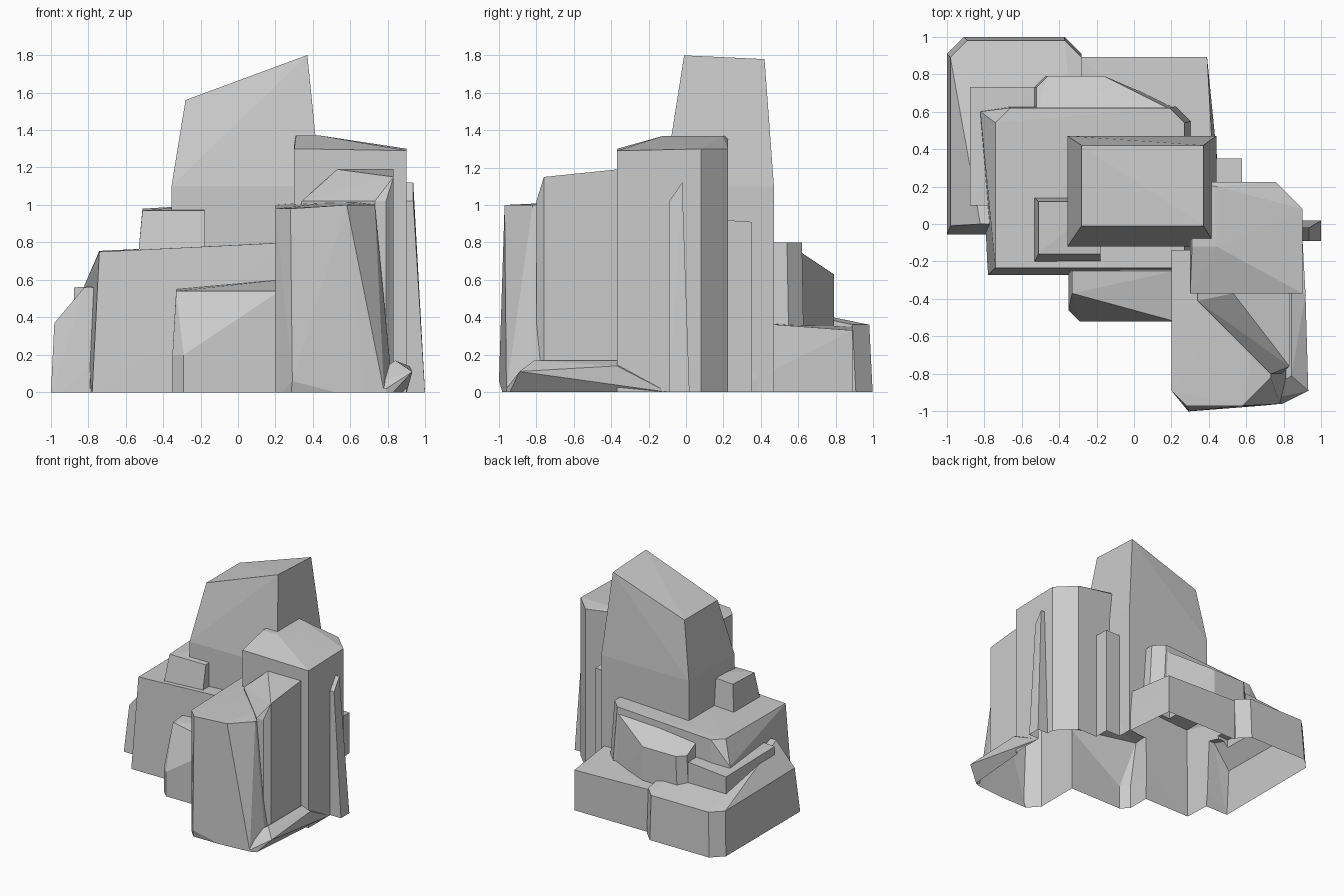
import bpy
import bmesh

if "Cube" in bpy.data.objects:
    bpy.data.objects.remove(bpy.data.objects["Cube"])

rocks = []


def ring(x, y, cut):
    """Rectangle corners FL, FR, BR, BL, each optionally chamfered; yields x, y, corner."""
    for i, c in enumerate(cut):
        right, back = i in (1, 2), i > 1
        px, py = x[right], y[back]
        sx, sy = (-1 if right else 1), (-1 if back else 1)
        yield px + sx * c, py, i
        if c:
            yield px, py + sy * c, i


def rock(name, x, y, z, inset=(0, 0, 0, 0), cut=(0, 0, 0, 0), start=-.04, extra=()):
    """Tapered block: z = top height per corner, inset = left, right, front, back,
    start = height where the taper begins, extra = added bulges of the hull."""
    l, r, f, b = inset
    pts = [(px, py, h) for h in {-.04, start} for px, py, i in ring(x, y, cut)]
    pts += [(px, py, z[i]) for px, py, i in ring((x[0] + l, x[1] - r), (y[0] + f, y[1] - b), cut)]
    bm = bmesh.new()
    for p in pts + list(extra):
        bm.verts.new(p)
    res = bmesh.ops.convex_hull(bm, input=bm.verts[:])
    loose = [v for v in res["geom_interior"] if isinstance(v, bmesh.types.BMVert)]
    bmesh.ops.delete(bm, geom=loose, context='VERTS')
    bmesh.ops.recalc_face_normals(bm, faces=bm.faces[:])
    me = bpy.data.meshes.new(name)
    bm.to_mesh(me)
    bm.free()
    ob = bpy.data.objects.new(name, me)
    bpy.context.collection.objects.link(ob)
    rocks.append(ob)


# Tall central spire with slanted top
rock("spire", (-.355, .44), (-.12, .47), (1.56, 1.8, 1.78, 1.56),
     inset=(.075, .07, .11, .05), start=1.1)

# Columns on the right and front
rock("right_column", (.3, .9), (-.37, .225), (1.3, 1.29, 1.3, 1.37), cut=(0, 0, .145, 0),
     extra=[(.31, -.12, 1.37), (.44, -.12, 1.37), (.44, .2, 1.37)])
rock("front_column", (.2, .83), (-.97, -.14), (.98, 1, 1.04, 1), inset=(0, .1, 0, 0),
     cut=(.08, .15, 0, 0), extra=[(.29, -1, .06), (.78, -.96, 0)])
rock("front_shoulder", (.34, .83), (-.8, -.37), (1.02,) * 4, cut=(.39, .04, 0, 0),
     extra=[(.53, -.37, 1.19), (.83, -.37, 1.19), (.83, -.76, 1.15)])
rock("right_ledge", (.6, .79), (-.96, -.1), (.02,) * 4,
     extra=[(.93, -.89, .11), (.915, -.37, .14), (.84, -.81, .17), (.84, -.36, .17), (.9, -.1, 0)])

# Thin splinters leaning on the right column
rock("right_splinter", (.85, 1), (-.09, .02), (1.02, 1.02, 1.12, 1.12), inset=(0, .065, 0, .04))
rock("back_splinter", (.42, .575), (.2, .35), (.92, .92, .91, .91))

# Left terrace, its cap and the small block in front
rock("left_terrace", (-.78, .33), (-.275, .635), (.75, .8, .8, .755), inset=(.04, .06, .04, .015),
     cut=(0, 0, .08, .08), extra=[(-.82, .6, .57), (-.81, .61, 0)])
rock("terrace_cap", (-.53, -.18), (-.2, .14), (.97, .97, 1, .98), inset=(.02, 0, .04, .02), start=.76)
rock("front_block", (-.35, .22), (-.52, -.2), (.2,) * 4, cut=(.06, 0, 0, 0),
     extra=[(-.33, -.37, .54), (.22, -.52, .54), (.22, -.25, .6), (-.33, -.25, .55)])

# Steps and low outer blocks at the back
rock("back_step", (-.55, -.16), (.6, .79), (.7, .74, .63, .63), inset=(.03, 0, 0, 0),
     cut=(0, 0, 0, .06), extra=[(.28, .6, 0), (.2, .61, .75)])
rock("left_step", (-.875, -.53), (.1, .73), (.56, .58, .58, .55))
rock("back_left_base", (-1, -.28), (-.06, 1), (.37, .56, .36, .36), inset=(.02, 0, .05, .02),
     cut=(0, 0, .09, .09), extra=[(-.82, 0, .56)])
rock("back_base", (-.3, .39), (.2, .89), (.37, .37, .33, .35), extra=[(.455, .24, 0), (.42, .35, .37)])

# Fuse the blocks into one shell
main = rocks[0]
for ob in rocks[1:]:
    mod = main.modifiers.new(ob.name, 'BOOLEAN')
    mod.operation = 'UNION'
    mod.solver = 'EXACT'
    mod.object = ob
bpy.context.view_layer.update()
deps = bpy.context.evaluated_depsgraph_get()
mesh = bpy.data.meshes.new_from_object(main.evaluated_get(deps))

# Cut flat at the ground, leaving the underside open
bm = bmesh.new()
bm.from_mesh(mesh)
bmesh.ops.bisect_plane(bm, geom=bm.verts[:] + bm.edges[:] + bm.faces[:],
                       plane_co=(0, 0, 0), plane_no=(0, 0, 1), clear_inner=True)
bm.to_mesh(mesh)
bm.free()
main.modifiers.clear()
main.data = mesh
main.name = "rock_cluster"
for ob in rocks[1:]:
    bpy.data.objects.remove(ob)
